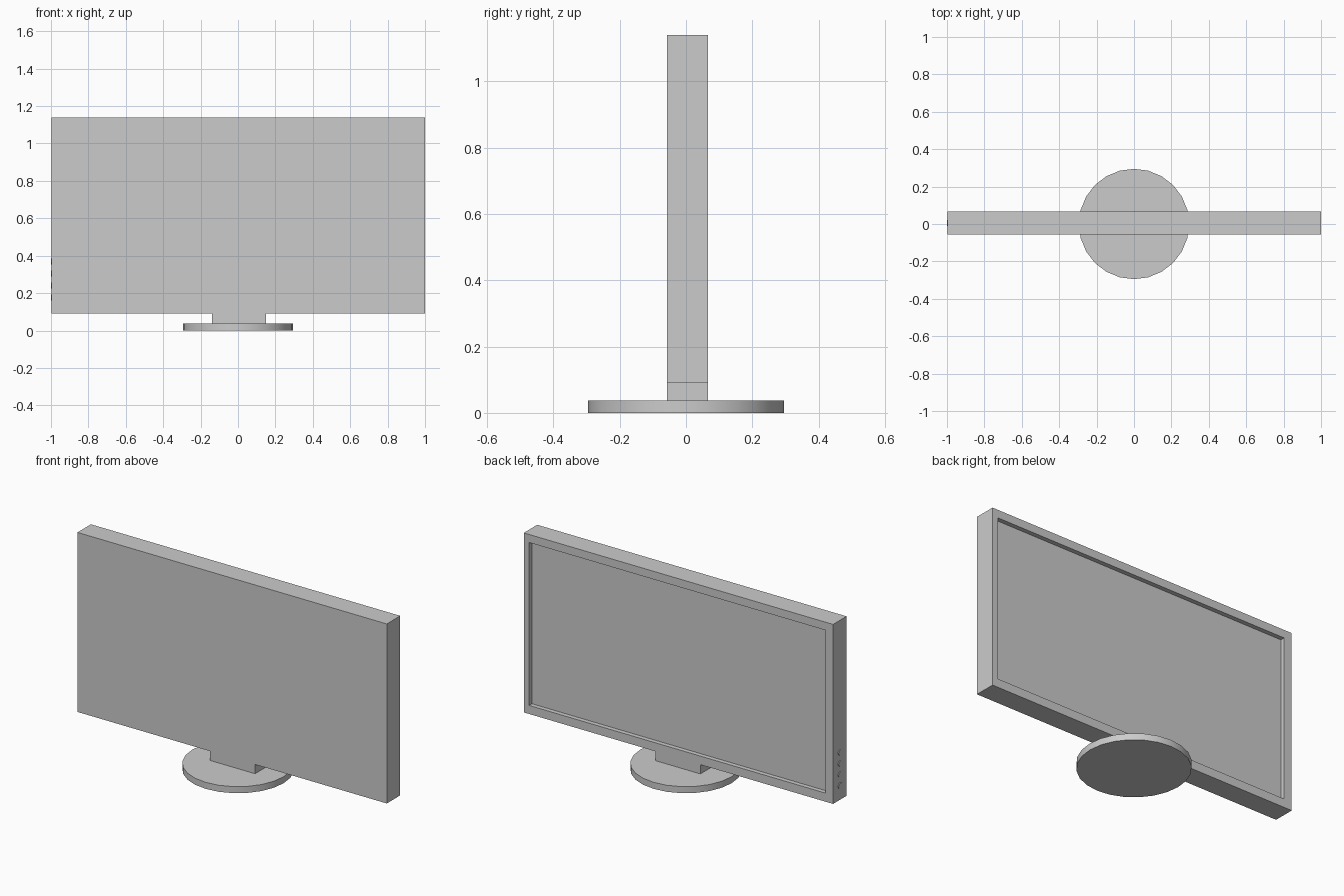
import bpy
import bmesh
from mathutils import Matrix, Vector

cube = bpy.data.objects.get("Cube")
if cube:
    bpy.data.objects.remove(cube)

grey = bpy.data.materials.new("light grey")
grey.use_nodes = True
colour = (0.6, 0.6, 0.6, 1)
grey.diffuse_color = colour
grey.node_tree.nodes["Principled BSDF"].inputs["Base Color"].default_value = colour

FRONT, BACK = -0.057, 0.067
LEFT, RIGHT = 1.0, -0.996
BASE_TOP, BODY_BOTTOM, BODY_TOP = 0.038, 0.092, 1.139


def finish(name, bm, smooth=False):
    mesh = bpy.data.meshes.new(name)
    bmesh.ops.recalc_face_normals(bm, faces=bm.faces)
    bm.to_mesh(mesh)
    bm.free()
    mesh.materials.append(grey)
    obj = bpy.data.objects.new(name, mesh)
    bpy.context.collection.objects.link(obj)
    if smooth:
        bpy.ops.object.select_all(action="DESELECT")
        obj.select_set(True)
        bpy.context.view_layer.objects.active = obj
        bpy.ops.object.shade_smooth_by_angle()
    return obj


def box(low, high):
    bm = bmesh.new()
    low, high = Vector(low), Vector(high)
    place = Matrix.Translation((low + high) / 2) @ Matrix.Diagonal((high - low).to_4d())
    bmesh.ops.create_cube(bm, size=1, matrix=place)
    return bm


def disc(name, radius, depth, place):
    bm = bmesh.new()
    bmesh.ops.create_cone(bm, cap_ends=True, segments=24, radius1=radius,
                          radius2=radius, depth=depth, matrix=place)
    return finish(name, bm, smooth=True)


# Monitor body, with the screen sunk into its +y face
bm = box((RIGHT, FRONT, BODY_BOTTOM), (LEFT, BACK, BODY_TOP))
bm.normal_update()
screen = max(bm.faces, key=lambda f: f.normal.y)
bmesh.ops.inset_individual(bm, faces=[screen], thickness=0.03)
for v in screen.verts:
    v.co.x = LEFT - 0.035 if v.co.x > 0 else RIGHT + 0.05
    v.co.z = BODY_TOP - 0.047 if v.co.z > 0.5 else BODY_BOTTOM + 0.05
bmesh.ops.inset_individual(bm, faces=[screen], thickness=0)
for v in screen.verts:
    v.co.y -= 0.026
finish("monitor_body", bm)

# Stand
finish("stand_neck", box((-0.14, FRONT, BASE_TOP), (0.15, BACK, BODY_BOTTOM)))
disc("stand_base", 0.295, BASE_TOP, Matrix.Translation((0, 0, BASE_TOP / 2)))

# Row of control buttons on the -x side
for i in range(4):
    place = Matrix.Translation((RIGHT, 0.005, 0.176 + i * 0.0645)) @ Matrix.Rotation(1.5708, 4, "Y")
    disc(f"button_{i + 1}", 0.016, 0.008, place)
